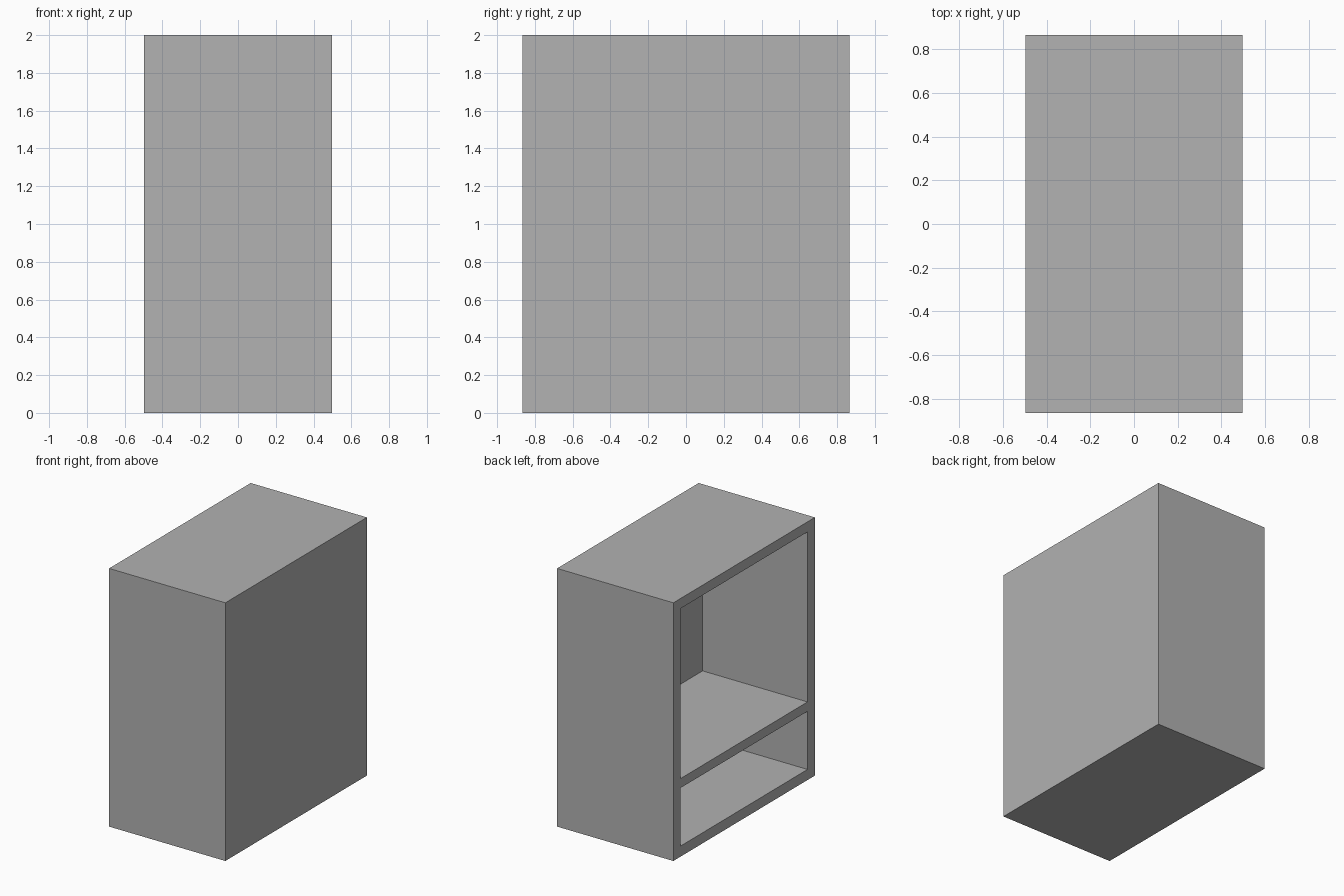
import bpy
import bmesh
from mathutils import Vector

default = bpy.data.objects.get("Cube")
if default:
    bpy.data.objects.remove(default, do_unlink=True)

# Outer half sizes, panel thicknesses and shelf heights
HALF_X, HALF_Y, HEIGHT = 0.498, 0.866, 2.0
SIDE, BACK = 0.09, 0.097
BOTTOM, SHELF_LOW, SHELF_TOP, TOP = 0.082, 0.532, 0.605, 1.922

# Single grey finish
grey = bpy.data.materials.new("plain grey")
grey.use_nodes = True
color = (0.445, 0.445, 0.445, 1)
grey.diffuse_color = color
grey.node_tree.nodes["Principled BSDF"].inputs["Base Color"].default_value = color

# Solid cabinet block
bm = bmesh.new()
bmesh.ops.create_cube(bm, size=1)
for v in bm.verts:
    v.co = Vector((v.co.x * 2 * HALF_X, v.co.y * 2 * HALF_Y, (v.co.z + 0.5) * HEIGHT))


def open_side_faces():
    return [f for f in bm.faces if f.calc_center_median().x < -HALF_X + 0.001]


def cut_open_side(point, normal):
    faces = open_side_faces()
    edges = {e for f in faces for e in f.edges}
    verts = {v for f in faces for v in f.verts}
    bmesh.ops.bisect_plane(bm, geom=faces + list(edges) + list(verts),
                           plane_co=point, plane_no=normal)


# Mark the frame and shelf edges on the open side
for y in (SIDE - HALF_Y, HALF_Y - SIDE):
    cut_open_side((0, y, 0), (0, 1, 0))
for z in (BOTTOM, SHELF_LOW, SHELF_TOP, TOP):
    cut_open_side((0, 0, z), (0, 0, 1))

# Push the two compartments inward
cells = []
for f in open_side_faces():
    c = f.calc_center_median()
    in_cell = BOTTOM < c.z < SHELF_LOW or SHELF_TOP < c.z < TOP
    if abs(c.y) < HALF_Y - SIDE and in_cell:
        cells.append(f)
pushed = bmesh.ops.extrude_discrete_faces(bm, faces=cells)["faces"]
for f in pushed:
    bmesh.ops.translate(bm, verts=f.verts[:], vec=(2 * HALF_X - BACK, 0, 0))

bmesh.ops.recalc_face_normals(bm, faces=bm.faces[:])
mesh = bpy.data.meshes.new("cabinet_body")
bm.to_mesh(mesh)
bm.free()
mesh.materials.append(grey)
cabinet = bpy.data.objects.new("cabinet_body", mesh)
bpy.context.collection.objects.link(cabinet)
